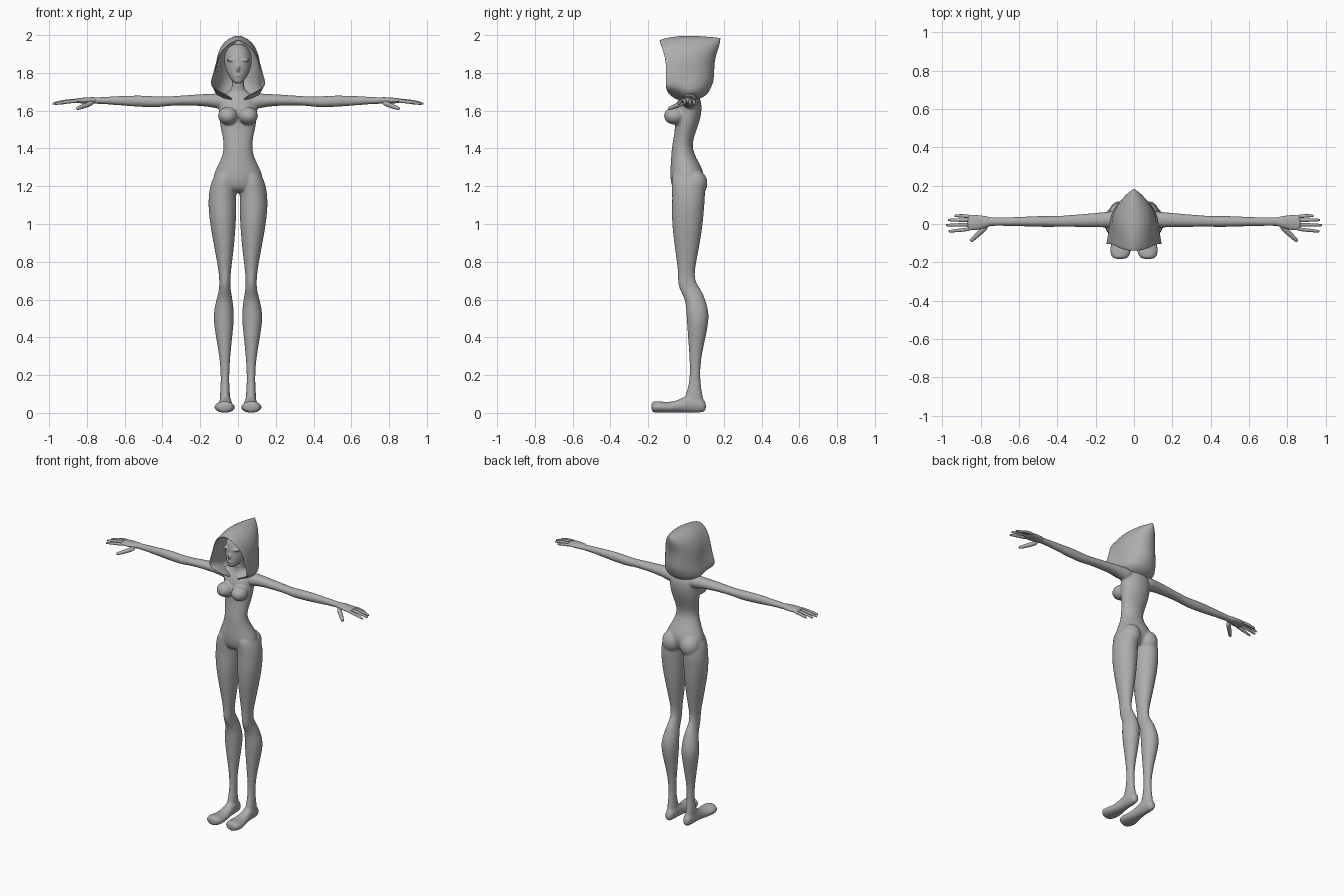
import bpy, bmesh, math
from mathutils import Vector as V, Matrix

grey = bpy.data.materials.new("plain grey")
grey.diffuse_color = (0.42, 0.42, 0.42, 1)


def loft(bm, rings, n=16):
    """Closed tube through rings of (centre, half axis, half axis)."""
    loops = []
    for c, a, b in rings:
        loops.append([bm.verts.new(V(c) + V(a) * math.cos(k * math.tau / n)
                                   + V(b) * math.sin(k * math.tau / n)) for k in range(n)])
    for p, q in zip(loops, loops[1:]):
        for k in range(n):
            bm.faces.new((p[k], p[(k + 1) % n], q[(k + 1) % n], q[k]))
    bm.faces.new(loops[0])
    bm.faces.new(loops[-1])


def upright(bm, rows, s=1):
    """Rows of z, x low, x high, y front, y back."""
    loft(bm, [((s * (x0 + x1) / 2, (y0 + y1) / 2, z), ((x1 - x0) / 2, 0, 0),
               (0, (y1 - y0) / 2, 0)) for z, x0, x1, y0, y1 in rows])


def sideways(bm, rows, s=1):
    """Rows of x, y low, y high, z low, z high."""
    loft(bm, [((s * x, (y0 + y1) / 2, (z0 + z1) / 2), (0, (y1 - y0) / 2, 0),
               (0, 0, (z1 - z0) / 2)) for x, y0, y1, z0, z1 in rows])


def blob(bm, centre, size):
    bmesh.ops.create_uvsphere(bm, u_segments=20, v_segments=12, radius=1,
                              matrix=Matrix.Translation(centre) @ Matrix.Diagonal((*size, 1)))


def finish(name, bm, subsurf=2, voxel=0, smooth=0, thickness=0):
    bmesh.ops.recalc_face_normals(bm, faces=bm.faces)
    me = bpy.data.meshes.new(name)
    bm.to_mesh(me)
    bm.free()
    me.materials.append(grey)
    me.shade_smooth()
    ob = bpy.data.objects.new(name, me)
    bpy.context.collection.objects.link(ob)
    if thickness:
        m = ob.modifiers.new("thickness", "SOLIDIFY")
        m.thickness, m.offset = thickness, -1
    m = ob.modifiers.new("round", "SUBSURF")
    m.levels = m.render_levels = subsurf
    if voxel:
        m = ob.modifiers.new("blend", "REMESH")
        m.mode, m.voxel_size, m.use_smooth_shade = "VOXEL", voxel, True
        m = ob.modifiers.new("soften", "SMOOTH")
        m.factor, m.iterations = 0.5, smooth
    return ob


# Body: torso, bust, legs, feet and arms blended into one skin
bm = bmesh.new()
torso = [(1.165, .05, -.055, .06), (1.2, .125, -.078, .085), (1.25, .138, -.086, .1),
         (1.3, .114, -.084, .085), (1.35, .088, -.08, .055), (1.4, .076, -.077, .034),
         (1.45, .08, -.068, .04), (1.5, .092, -.06, .058), (1.55, .101, -.06, .075),
         (1.6, .105, -.062, .085), (1.65, .105, -.05, .083), (1.685, .08, -.025, .065),
         (1.705, .036, -.018, .05), (1.74, .032, -.024, .042), (1.8, .032, -.026, .04)]
upright(bm, [(z, -w, w, f, b) for z, w, f, b in torso])
leg = [(1.29, .025, .1, -.07, .06), (1.23, .01, .145, -.08, .1), (1.15, .007, .158, -.074, .104),
       (1.08, .007, .158, -.077, .097), (1, .01, .149, -.076, .091), (.9, .018, .131, -.064, .075),
       (.8, .03, .112, -.05, .056), (.74, .038, .102, -.042, .045), (.69, .04, .099, -.045, .052),
       (.65, .038, .101, -.034, .082), (.6, .028, .115, -.004, .104), (.53, .02, .131, .001, .123),
       (.47, .022, .129, .005, .119), (.38, .032, .113, .011, .1), (.28, .042, .097, .019, .079),
       (.2, .046, .091, .021, .075), (.13, .045, .093, .01, .081), (.08, .04, .097, -.01, .092),
       (.04, .042, .095, -.01, .095)]
foot = [(.107, .05, .085, .01, .055), (.085, .037, .097, 0, .085), (.03, .034, .1, 0, .105),
        (-.02, .03, .103, .002, .08), (-.07, .022, .112, 0, .057), (-.13, .012, .129, 0, .06),
        (-.165, .02, .123, 0, .064), (-.184, .04, .105, .006, .06)]
arm = [(.05, -.025, .07, 1.605, 1.69), (.11, -.022, .068, 1.61, 1.692), (.16, -.018, .062, 1.622, 1.69),
       (.25, -.017, .054, 1.627, 1.684), (.36, -.015, .045, 1.627, 1.676), (.42, -.016, .042, 1.616, 1.675),
       (.5, -.016, .043, 1.618, 1.682), (.6, -.012, .037, 1.625, 1.68), (.7, -.01, .035, 1.634, 1.674),
       (.76, -.012, .037, 1.636, 1.67), (.8, -.015, .04, 1.638, 1.668)]
for s in (1, -1):
    upright(bm, leg, s)
    loft(bm, [((s * (x0 + x1) / 2, y, (z0 + z1) / 2), ((x1 - x0) / 2, 0, 0),
               (0, 0, (z1 - z0) / 2)) for y, x0, x1, z0, z1 in foot])
    sideways(bm, arm, s)
    blob(bm, (s * .054, -.06, 1.573), (.053, .058, .047))
    blob(bm, (s * .068, .045, 1.215), (.066, .07, .075))
finish("body", bm, 2, .0065, 6)

# Hands: palm, four fingers and a thumb
bm = bmesh.new()
fingers = [((.84, .038, 1.652), (.9, .043, 1.648), (.935, .043, 1.638)),
           ((.85, .019, 1.655), (.92, .021, 1.65), (.968, .021, 1.638)),
           ((.85, -.003, 1.655), (.92, -.005, 1.65), (.978, -.006, 1.638)),
           ((.84, -.024, 1.652), (.91, -.033, 1.647), (.965, -.038, 1.636)),
           ((.765, -.008, 1.645), (.805, -.045, 1.628), (.85, -.088, 1.612))]
for s in (1, -1):
    sideways(bm, [(.74, -.01, .035, 1.636, 1.672), (.78, -.022, .043, 1.637, 1.672),
                  (.82, -.033, .048, 1.637, 1.669), (.855, -.034, .047, 1.641, 1.666),
                  (.87, -.025, .04, 1.645, 1.662)], s)
    for i, path in enumerate(fingers):
        pts = [V((s * x, y, z)) for x, y, z in path]
        across = (pts[2] - pts[0]).cross(V((0, 0, 1))).normalized()
        k = 1.5 if i == 4 else 1
        pts.append(pts[2] + (pts[2] - pts[1]) * .08)
        loft(bm, [(p, across * r * k, (0, 0, r * k)) for p, r in zip(pts, (.011, .010, .0075, .004))], 8)
finish("hands", bm)

# Head with a narrow chin and small nose
bm = bmesh.new()
head = [(1.742, .014, -.085, -.045), (1.758, .034, -.092, .0), (1.79, .056, -.094, .04),
        (1.83, .071, -.093, .08), (1.87, .077, -.09, .1), (1.91, .07, -.08, .1),
        (1.94, .048, -.055, .08), (1.955, .02, -.03, .05)]
upright(bm, [(z, -w, w, f, b) for z, w, f, b in head])
blob(bm, (0, -.09, 1.822), (.01, .016, .02))
blob(bm, (0, -.087, 1.785), (.018, .01, .006))
for s in (1, -1):
    blob(bm, (s * .032, -.074, 1.868), (.03, .014, .008))
finish("head", bm, 2, .005, 4)

# Hood: U-shaped sections open at the front, drawn in under the chin
bm = bmesh.new()
# z, front x, front y, side x, back y
hood = [(1.655, .03, -.045, .055, .05), (1.667, .04, -.07, .09, .085), (1.69, .08, -.098, .122, .118),
        (1.715, .138, -.107, .13, .13), (1.75, .149, -.106, .125, .146), (1.79, .135, -.106, .119, .15),
        (1.84, .121, -.106, .117, .151), (1.89, .106, -.113, .111, .158), (1.94, .08, -.127, .092, .174),
        (1.97, .052, -.136, .066, .181), (1.99, .026, -.141, .036, .183), (1.999, 0, -.142, 0, .184)]
rows = []
for z, xf, yf, xs, yb in hood:
    side = [(xf + (xs - xf) * t, yf * (1 - t)) for t in (0, .25, .5, .75)]
    side += [(xs * math.cos(a), yb * math.sin(a)) for a in [i * math.pi / 14 for i in range(7)]]
    outline = side + [(0, yb)] + [(-x, y) for x, y in reversed(side)]
    row = []
    for x, y in outline:
        lift = max(0, (z - 1.85) / .15)
        dip = .022 * (y / .14) ** 2 if y < 0 else .012 * (y / .18) ** 2
        row.append(bm.verts.new((x, y, z - dip * lift)))
    rows.append(row)
for p, q in zip(rows, rows[1:]):
    for k in range(len(p) - 1):
        bm.faces.new((p[k], p[k + 1], q[k + 1], q[k]))
bmesh.ops.remove_doubles(bm, verts=bm.verts, dist=.0005)
# keep the shell wound outwards so the lining falls inside
bm.normal_update()
ob = finish("hood", bm, 2, thickness=.008)
if sum(p.normal.dot(p.center - V((0, 0, 1.8))) for p in ob.data.polygons) < 0:
    ob.data.flip_normals()
